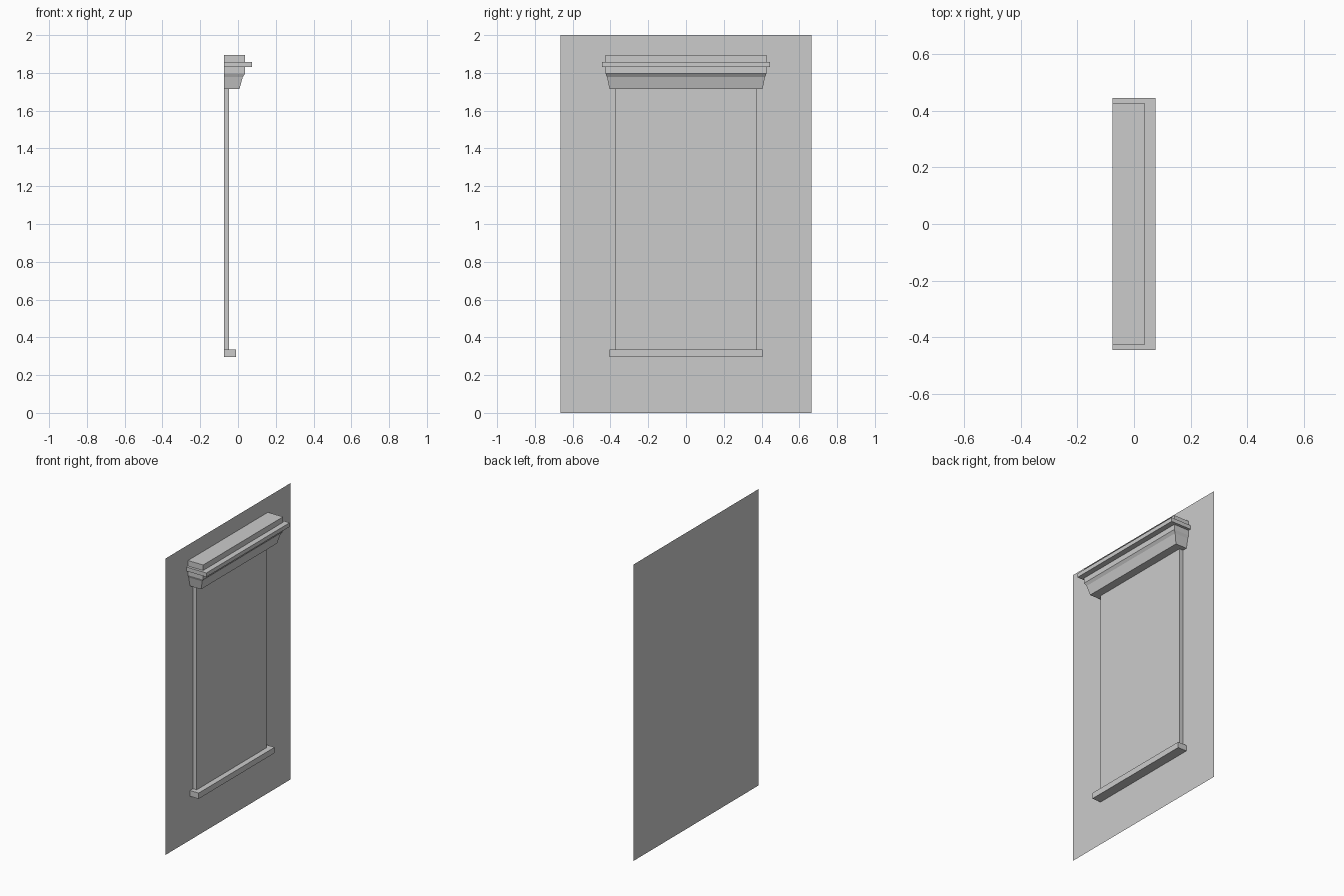
import bpy
import bmesh

if "Cube" in bpy.data.objects:
    bpy.data.objects.remove(bpy.data.objects["Cube"])

BACK = -0.075  # plane of the wall


def finish(name, bm):
    mesh = bpy.data.meshes.new(name)
    bm.to_mesh(mesh)
    bm.free()
    obj = bpy.data.objects.new(name, mesh)
    bpy.context.collection.objects.link(obj)
    return obj


def moulding(name, profile):
    """Loft sections (front x, half width y, z) upward; the back sits open on the wall."""
    bm = bmesh.new()
    rings = []
    for x, y, z in profile:
        corners = [(BACK, -y), (x, -y), (x, y), (BACK, y)]
        rings.append([bm.verts.new((cx, cy, z)) for cx, cy in corners])
    for low, high in zip(rings, rings[1:]):
        for i in range(3):
            bm.faces.new((low[i], low[i + 1], high[i + 1], high[i]))
    bm.faces.new(rings[0][::-1])
    bm.faces.new(rings[-1])
    return finish(name, bm)


# Flat wall sheet facing +x
bm = bmesh.new()
bm.faces.new([bm.verts.new((BACK, y, z)) for y, z in
              [(-0.665, 0), (0.665, 0), (0.665, 2), (-0.665, 2)]])
finish("wall", bm)

# Raised window panel
moulding("window_panel", [(-0.047, 0.373, 0.333), (-0.047, 0.373, 1.715)])

# Sill under the panel
moulding("window_sill", [(-0.01, 0.405, 0.296), (-0.01, 0.405, 0.335)])

# Cornice: flared base, frieze, projecting ledge and top block
moulding("cornice", [
    (0.008, 0.405, 1.715),
    (0.025, 0.418, 1.778),
    (0.038, 0.426, 1.796),
    (0.038, 0.426, 1.831),
    (0.075, 0.444, 1.831),
    (0.075, 0.444, 1.858),
    (0.038, 0.426, 1.858),
    (0.038, 0.426, 1.895),
])
